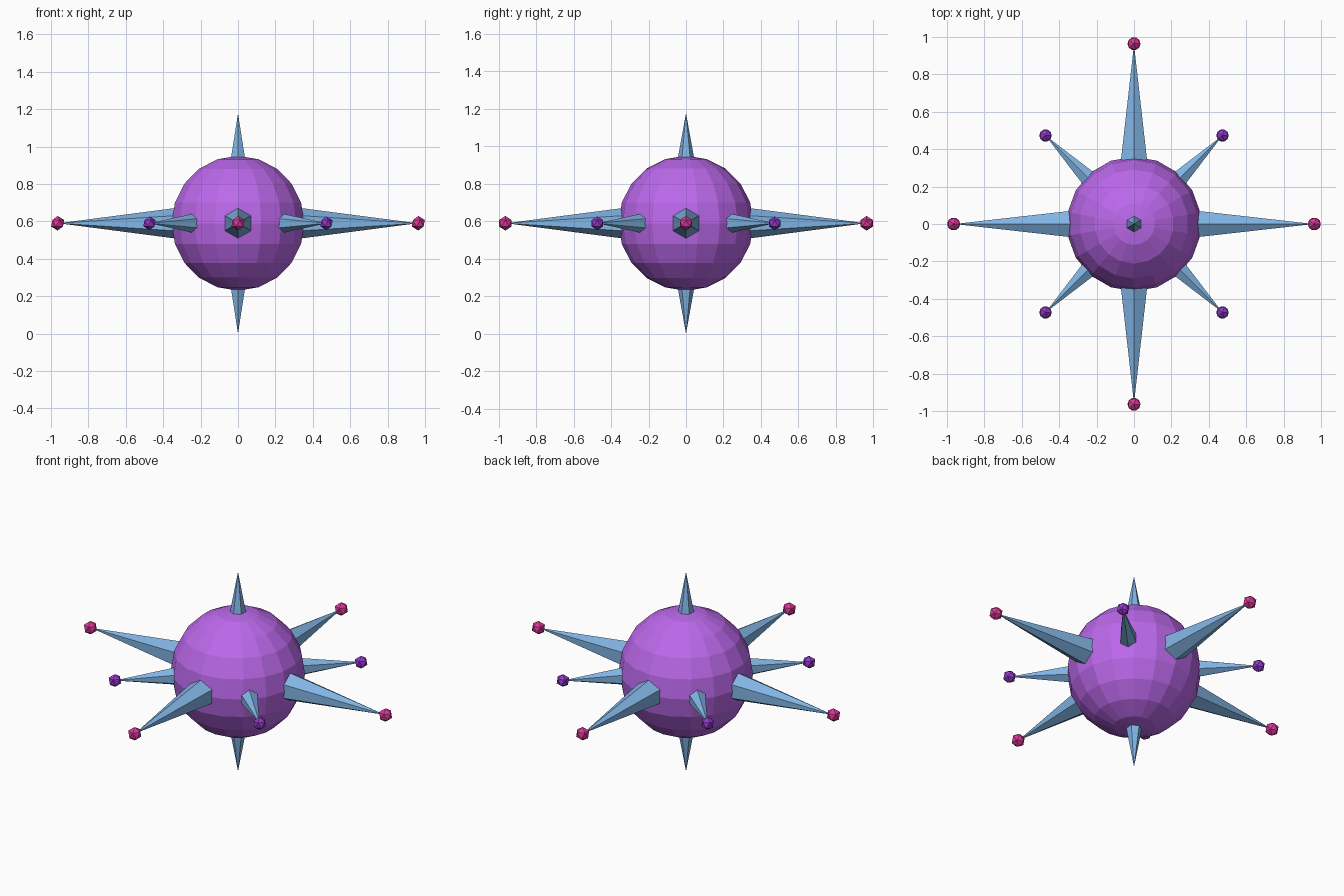
import bpy, bmesh
from math import radians, cos, sin
from mathutils import Vector, Matrix

if "Cube" in bpy.data.objects:
    bpy.data.objects.remove(bpy.data.objects["Cube"])

CENTER = Vector((0, 0, 0.59))


def material(name, rgb):
    m = bpy.data.materials.new(name)
    m.diffuse_color = (*rgb, 1)
    m.use_nodes = True
    m.node_tree.nodes["Principled BSDF"].inputs["Base Color"].default_value = m.diffuse_color
    return m


PURPLE = material("purple", (0.5, 0.14, 0.83))
BLUE = material("blue", (0.22, 0.46, 0.78))
PINK = material("pink", (0.72, 0.04, 0.32))
VIOLET = material("violet", (0.3, 0.04, 0.62))


def finish(bm, name, mat, matrix):
    mesh = bpy.data.meshes.new(name)
    bm.to_mesh(mesh)
    bm.free()
    mesh.materials.append(mat)
    ob = bpy.data.objects.new(name, mesh)
    ob.matrix_world = matrix
    bpy.context.collection.objects.link(ob)
    return ob


def spike(name, direction, base_radius, start, tip):
    """Six-sided cone pointing outwards, one ridge facing up."""
    bm = bmesh.new()
    length = tip - start
    bmesh.ops.create_cone(
        bm, cap_ends=True, segments=6, radius1=base_radius, radius2=0,
        depth=length,
        matrix=Matrix.Translation((0, 0, start + length / 2)))
    bmesh.ops.remove_doubles(bm, verts=bm.verts, dist=1e-5)
    if abs(direction.z) > 0.9:
        rot = Matrix.Rotation(0 if direction.z > 0 else radians(180), 4, 'X')
    else:
        rot = direction.to_track_quat('Z', 'Y').to_matrix().to_4x4()
    finish(bm, name, BLUE, Matrix.Translation(CENTER) @ rot)


def ball(name, direction, distance, radius, mat):
    bm = bmesh.new()
    bmesh.ops.create_icosphere(bm, subdivisions=1, radius=radius)
    finish(bm, name, mat, Matrix.Translation(CENTER + direction * distance))


# Faceted core
bm = bmesh.new()
bmesh.ops.create_uvsphere(bm, u_segments=18, v_segments=10, radius=0.36)
finish(bm, "core", PURPLE, Matrix.Translation(CENTER))

# Long and short horizontal spikes with tip balls, alternating
for i in range(8):
    a = radians(45 * i)
    d = Vector((cos(a), sin(a), 0))
    if i % 2 == 0:
        spike(f"long_spike_{i // 2}", d, 0.086, 0.30, 0.96)
        ball(f"long_tip_{i // 2}", d, 0.964, 0.039, PINK)
    else:
        spike(f"short_spike_{i // 2}", d, 0.057, 0.30, 0.67)
        ball(f"short_tip_{i // 2}", d, 0.669, 0.037, VIOLET)

# Bare spikes above and below
spike("top_spike", Vector((0, 0, 1)), 0.052, 0.30, 0.588)
spike("bottom_spike", Vector((0, 0, -1)), 0.052, 0.30, 0.59)
